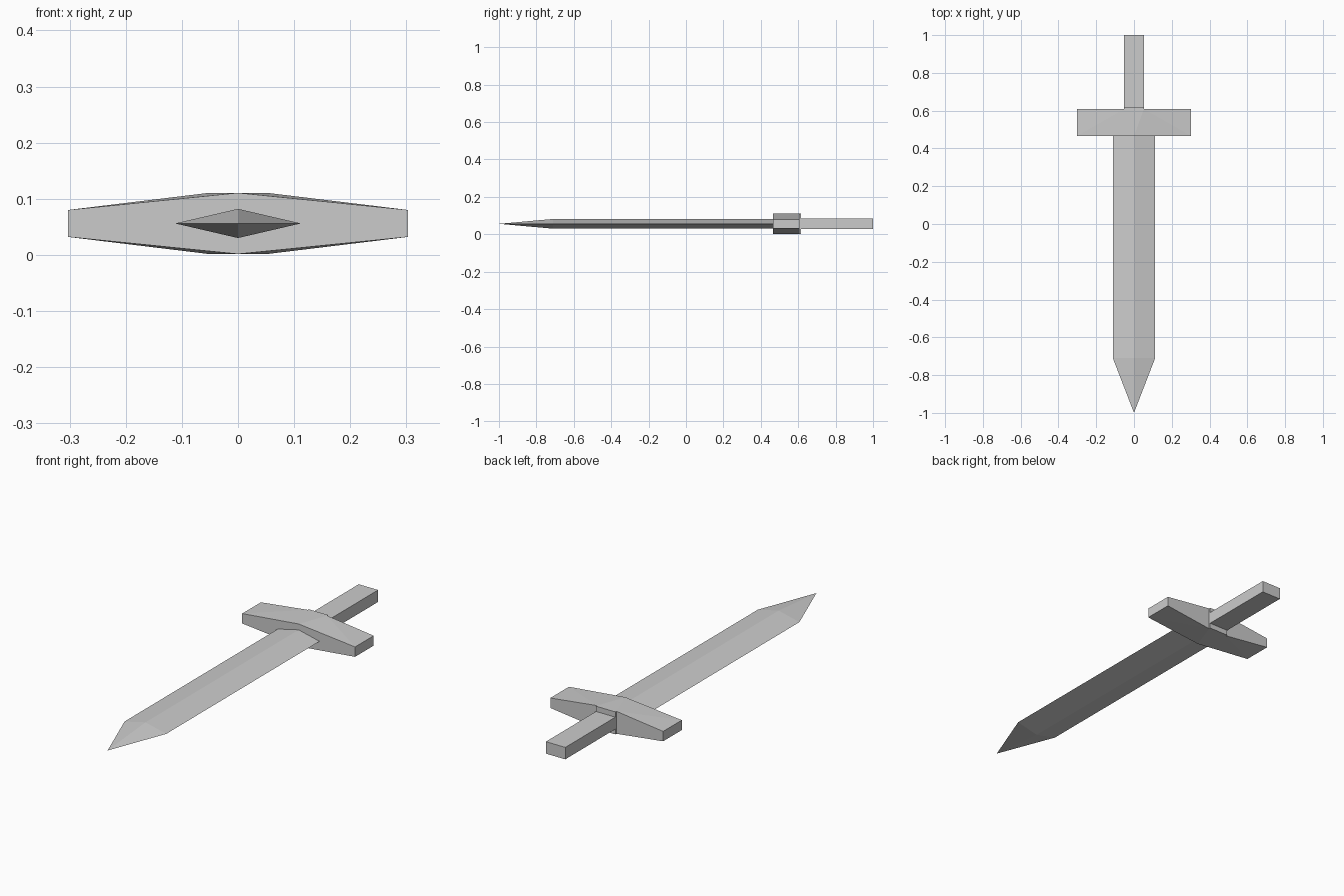
import bpy
import bmesh

if "Cube" in bpy.data.objects:
    bpy.data.objects.remove(bpy.data.objects["Cube"])

MID = 0.056  # height of the sword's centre plane


def finish(name, bm):
    bmesh.ops.recalc_face_normals(bm, faces=bm.faces)
    mesh = bpy.data.meshes.new(name)
    bm.to_mesh(mesh)
    bm.free()
    obj = bpy.data.objects.new(name, mesh)
    bpy.context.collection.objects.link(obj)
    return obj


def ring(bm, y, points):
    return [bm.verts.new((x, y, MID + z)) for x, z in points]


def bridge(bm, a, b):
    n = len(a)
    for i in range(n):
        j = (i + 1) % n
        bm.faces.new((a[i], a[j], b[j], b[i]))


def box(name, width, y0, y1, height):
    w, h = width / 2, height / 2
    profile = [(-w, -h), (w, -h), (w, h), (-w, h)]
    bm = bmesh.new()
    a, b = ring(bm, y0, profile), ring(bm, y1, profile)
    bm.faces.new(a)
    bm.faces.new(b)
    bridge(bm, a, b)
    return finish(name, bm)


# Blade: diamond section drawn to a point
bm = bmesh.new()
diamond = [(-0.112, 0), (0, -0.026), (0.112, 0), (0, 0.026)]
base = ring(bm, 0.47, diamond)
shoulder = ring(bm, -0.71, diamond)
tip = bm.verts.new((0, -1.0, MID))
bridge(bm, base, shoulder)
for i in range(4):
    bm.faces.new((shoulder[i], shoulder[(i + 1) % 4], tip))
bm.faces.new(base)
finish("blade", bm)

# Crossguard: peaked front face, flat-topped back face
X, E, H, F = 0.303, 0.024, 0.0545, 0.052
bm = bmesh.new()
front = ring(bm, 0.465, [(-X, -E), (0, -H), (X, -E), (X, E), (0, H), (-X, E)])
back = ring(bm, 0.608, [(-X, -E), (-F, -H), (F, -H), (X, -E),
                        (X, E), (F, H), (-F, H), (-X, E)])
bm.faces.new(front)
bm.faces.new(back)
for o, p in ((0, 0), (3, 4)):  # underside, then top
    a, peak, c = front[o:o + 3]
    d, e, f, g = back[p:p + 4]
    bm.faces.new((a, peak, e))
    bm.faces.new((a, e, d))
    bm.faces.new((peak, f, e))
    bm.faces.new((peak, c, f))
    bm.faces.new((c, g, f))
bm.faces.new((front[2], front[3], back[4], back[3]))
bm.faces.new((front[5], front[0], back[0], back[7]))
finish("crossguard", bm)

# Collar behind the guard, and the grip
box("collar", 2 * F, 0.605, 0.616, 2 * H)
box("grip", 2 * F, 0.61, 1.0, 0.058)
